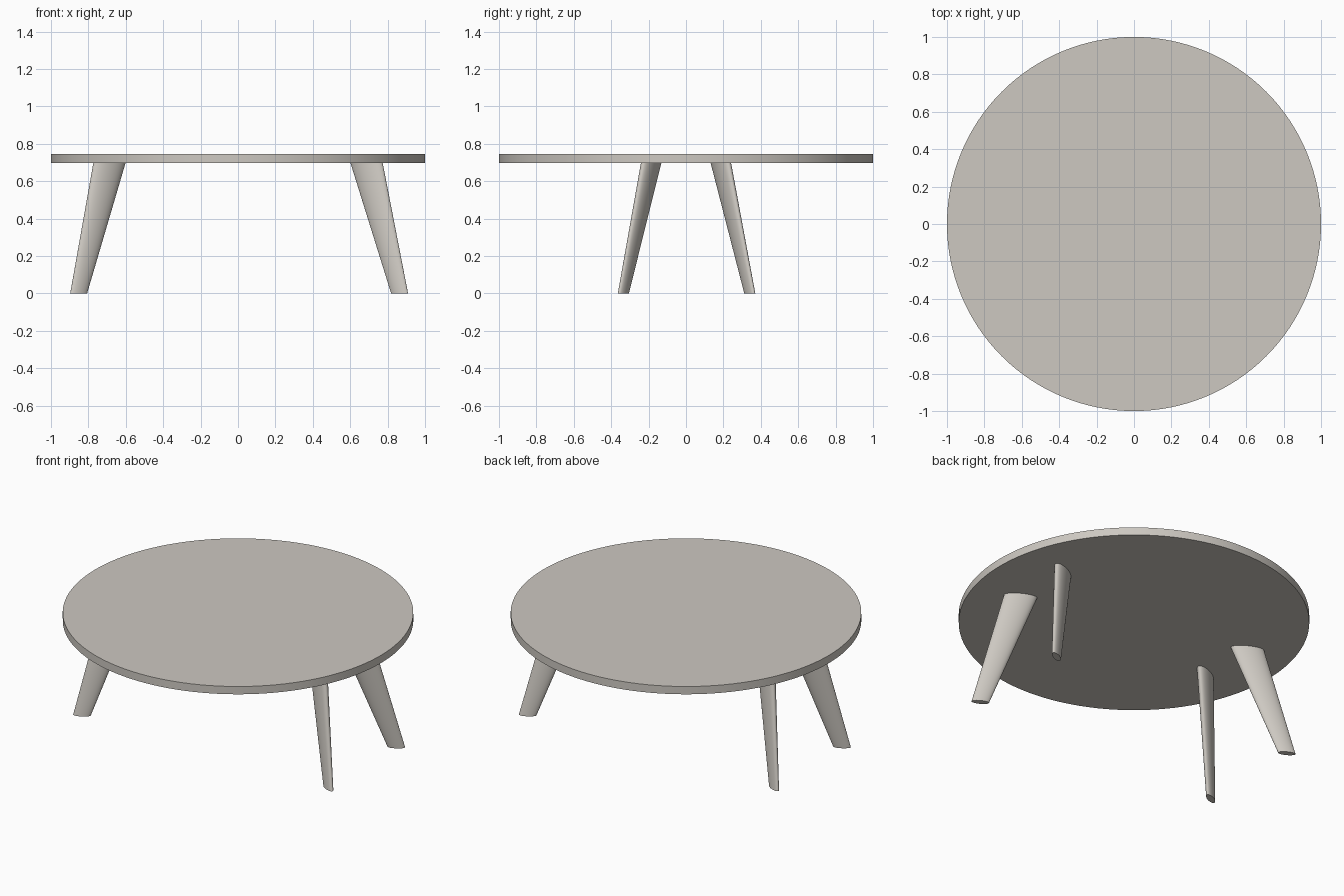
import bpy, bmesh, math

if "Cube" in bpy.data.objects:
    bpy.data.objects.remove(bpy.data.objects["Cube"])

mat = bpy.data.materials.new("warm grey")
mat.diffuse_color = (0.61, 0.58, 0.535, 1.0)
mat.use_nodes = True
mat.node_tree.nodes["Principled BSDF"].inputs["Base Color"].default_value = mat.diffuse_color


def loft(name, rings):
    """Closed solid through a bottom and a top ring of points."""
    bm = bmesh.new()
    low, high = [[bm.verts.new(p) for p in ring] for ring in rings]
    n = len(low)
    for i in range(n):
        j = (i + 1) % n
        bm.faces.new((low[i], low[j], high[j], high[i]))
    bm.faces.new(low[::-1])
    bm.faces.new(high)
    bmesh.ops.recalc_face_normals(bm, faces=bm.faces)
    mesh = bpy.data.meshes.new(name)
    bm.to_mesh(mesh)
    bm.free()
    mesh.materials.append(mat)
    ob = bpy.data.objects.new(name, mesh)
    bpy.context.collection.objects.link(ob)
    bpy.ops.object.select_all(action='DESELECT')
    ob.select_set(True)
    bpy.context.view_layer.objects.active = ob
    bpy.ops.object.shade_smooth_by_angle(angle=math.radians(40))
    return ob


def ellipse(cx, cy, z, a, b, turn, sx=1, sy=1, shift=(0, 0), n=48):
    """Turned ellipse, mirrored into the quadrant given by sx and sy."""
    c, s = math.cos(turn), math.sin(turn)
    pts = []
    for i in range(n):
        t = 2 * math.pi * i / n
        u, v = a * math.cos(t), b * math.sin(t)
        pts.append((sx * (cx + u * c - v * s) + shift[0],
                    sy * (cy + u * s + v * c) + shift[1], z))
    return pts


# Round tabletop
loft("tabletop", [ellipse(0, 0, z, 1, 1, 0, n=128) for z in (0.697, 0.746)])

# Four splayed, tapered oval legs
turn = math.radians(28.5)
for sx, side in ((-1, "left"), (1, "right")):
    for sy, end in ((-1, "front"), (1, "back")):
        loft(f"{end}_{side}_leg", [
            ellipse(0.858, 0.338, 0.0, 0.0505, 0.0195, turn, sx, sy, (0.006, 0.003)),
            ellipse(0.687, 0.186, 0.699, 0.0965, 0.034, turn, sx, sy)])
